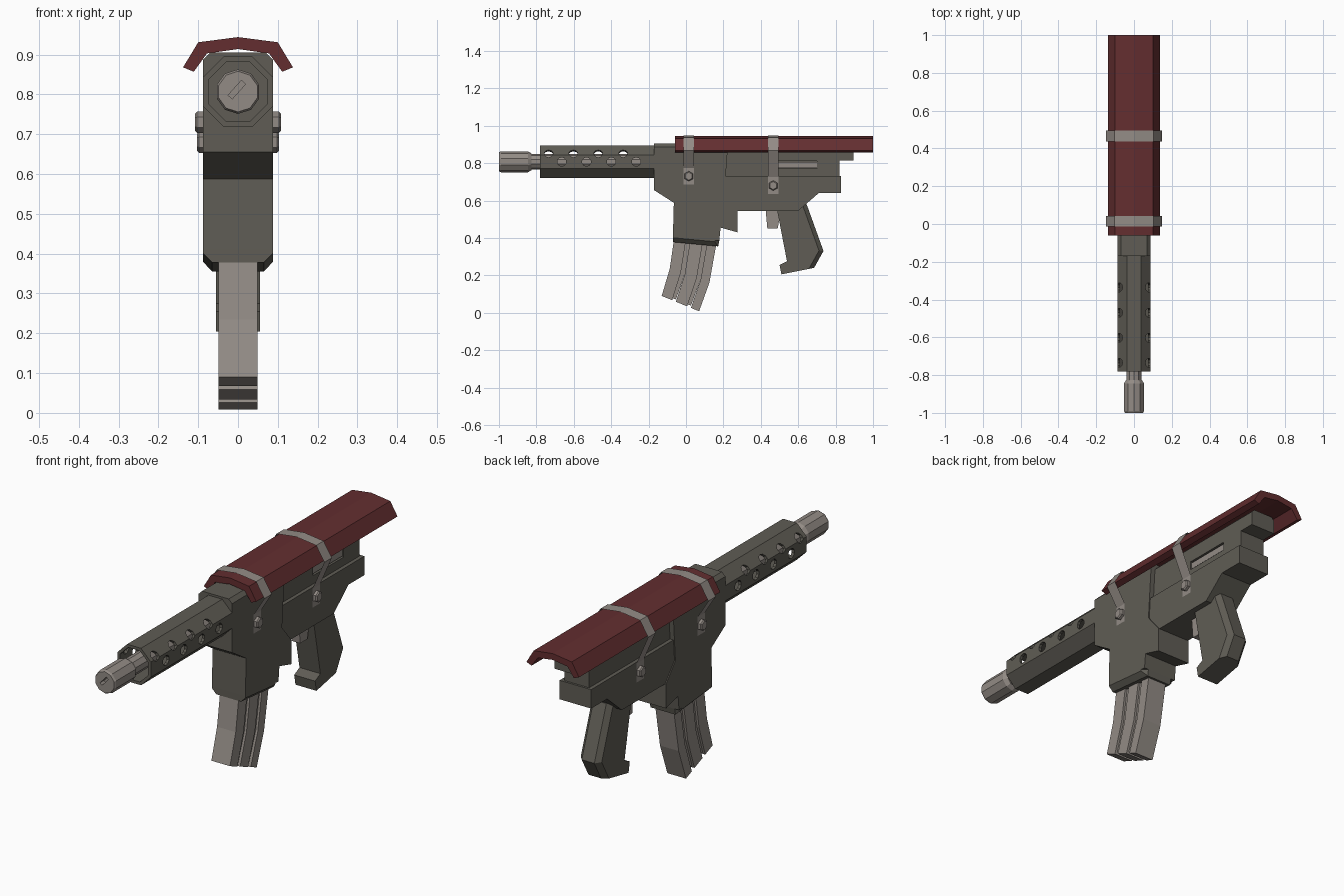
import bpy, bmesh
from math import radians, cos, sin
from mathutils import Matrix, Vector

if "Cube" in bpy.data.objects:
    bpy.data.objects.remove(bpy.data.objects["Cube"])


def material(name, rgb):
    m = bpy.data.materials.new(name)
    m.use_nodes = True
    m.diffuse_color = (*rgb, 1)
    m.node_tree.nodes["Principled BSDF"].inputs["Base Color"].default_value = (*rgb, 1)
    return m


dark = material("dark_gunmetal", (0.115, 0.108, 0.09))
light = material("bare_steel", (0.29, 0.26, 0.235))
red = material("red_paint", (0.125, 0.027, 0.029))


def finish(name, bm, mat):
    bmesh.ops.recalc_face_normals(bm, faces=bm.faces)
    me = bpy.data.meshes.new(name)
    bm.to_mesh(me)
    bm.free()
    ob = bpy.data.objects.new(name, me)
    bpy.context.collection.objects.link(ob)
    me.materials.append(mat)
    return ob


def prism(name, profile, w, mat, bevel=0, where=None):
    """Side profile (y, z) extruded across x, with chosen edges chamfered."""
    bm = bmesh.new()
    face = bm.faces.new([bm.verts.new((-w, y, z)) for y, z in profile])
    ext = bmesh.ops.extrude_face_region(bm, geom=[face])["geom"]
    bmesh.ops.translate(bm, vec=(2 * w, 0, 0),
                        verts=[v for v in ext if isinstance(v, bmesh.types.BMVert)])
    if bevel:
        edges = [e for e in bm.edges
                 if abs(e.verts[0].co.x - e.verts[1].co.x) < 0.001
                 and where((e.verts[0].co + e.verts[1].co) / 2)]
        bmesh.ops.bevel(bm, geom=edges, offset=bevel, segments=1, affect='EDGES')
    return finish(name, bm, mat)


def lathe(name, rings, sides, mat, loc, axis='Y', closed=False):
    """Rings of (distance, radius) along an axis; closed makes a tube."""
    bm = bmesh.new()
    loops = []
    for d, r in rings:
        angles = [radians(360 * (i + 0.5) / sides) for i in range(sides)]
        loops.append([bm.verts.new((r * cos(a), d, r * sin(a))) for a in angles])
    pairs = list(zip(loops, loops[1:]))
    if closed:
        pairs.append((loops[-1], loops[0]))
    else:
        bm.faces.new(loops[0])
        bm.faces.new(loops[-1])
    for a, b in pairs:
        for i in range(sides):
            j = (i + 1) % sides
            bm.faces.new((a[i], a[j], b[j], b[i]))
    if axis == 'X':
        bmesh.ops.rotate(bm, verts=bm.verts, matrix=Matrix.Rotation(radians(-90), 3, 'Z'))
    bmesh.ops.translate(bm, verts=bm.verts, vec=loc)
    return finish(name, bm, mat)


def cut(ob, bm):
    """Subtract the cutter mesh and bake the result."""
    cutter = finish("cutter", bm, ob.data.materials[0])
    cutter.hide_render = True
    mod = ob.modifiers.new("cut", 'BOOLEAN')
    mod.operation, mod.solver, mod.object = 'DIFFERENCE', 'EXACT', cutter
    bpy.context.view_layer.objects.active = ob
    bpy.ops.object.modifier_apply(modifier=mod.name)
    bpy.data.objects.remove(cutter)


def box(bm, centre, size, rot=Matrix()):
    bmesh.ops.create_cube(bm, size=1, matrix=Matrix.Translation(centre) @ rot
                          @ Matrix.Diagonal((*size, 1)))


# Perforated octagonal barrel shroud
BORE = 0.807
shroud = lathe("barrel_shroud", [(-0.78, 0.095), (-0.16, 0.095), (-0.16, 0.08), (-0.78, 0.08)],
               8, dark, (0, 0, BORE), closed=True)
holes = bmesh.new()
for row, start in ((0, -0.665), (30, -0.735)):
    for i in range(4):
        for angle in (row, 180 - row):
            a = radians(angle)
            d = Vector((cos(a), 0, sin(a)))
            m = (Matrix.Translation(d * 0.09 + Vector((0, start + 0.133 * i, BORE)))
                 @ d.to_track_quat('Z', 'Y').to_matrix().to_4x4())
            bmesh.ops.create_cone(holes, cap_ends=True, segments=10, radius1=0.024,
                                  radius2=0.024, depth=0.08, matrix=m)
cut(shroud, holes)

# Inner barrel and muzzle with a slanted slot
lathe("barrel", [(-0.85, 0.042), (-0.16, 0.042)], 10, light, (0, 0, BORE))
muzzle = lathe("muzzle", [(-1, 0.051), (-0.99, 0.056), (-0.845, 0.056), (-0.825, 0.044)],
               10, light, (0, 0, BORE))
slot = bmesh.new()
box(slot, (-0.003, -1, BORE + 0.005), (0.014, 0.06, 0.05), Matrix.Rotation(radians(42), 4, 'Y'))
cut(muzzle, slot)

# Front receiver with magazine well and its tapered lip
prism("front_receiver", [(-0.17, 0.905), (-0.17, 0.655), (-0.065, 0.588), (-0.07, 0.41),
                         (0.178, 0.385), (0.185, 0.455), (0.275, 0.43), (0.275, 0.545),
                         (0.205, 0.63), (0.225, 0.905)],
      0.088, dark, 0.018, lambda c: c.z > 0.89)
prism("magazine_well_lip", [(-0.07, 0.41), (-0.07, 0.378), (0.172, 0.355), (0.178, 0.385)],
      0.088, dark, 0.023, lambda c: c.z < 0.375)

# Rear receiver: wide lower block and narrow stepped upper block
prism("rear_receiver_lower", [(0.2, 0.73), (0.2, 0.545), (0.6, 0.545), (0.71, 0.64),
                              (0.83, 0.64), (0.83, 0.73)], 0.083, dark)
upper = prism("rear_receiver_upper", [(0.2, 0.895), (0.2, 0.72), (0.82, 0.72), (0.82, 0.815),
                                      (0.895, 0.815), (0.895, 0.895)],
              0.065, dark, 0.015, lambda c: c.z > 0.88)
port = bmesh.new()
box(port, (0.065, 0.585, 0.79), (0.04, 0.23, 0.04))
cut(upper, port)
bolt = bmesh.new()
box(bolt, (0.05, 0.585, 0.79), (0.02, 0.23, 0.03))
finish("bolt_carrier", bolt, light)

# Grip and trigger
prism("grip", [(0.485, 0.56), (0.54, 0.275), (0.5, 0.255), (0.51, 0.205),
               (0.685, 0.24), (0.735, 0.33), (0.645, 0.58)], 0.055, dark, 0.022,
      lambda c: c.y > 0.64 and c.z < 0.55)
prism("trigger", [(0.425, 0.56), (0.435, 0.45), (0.49, 0.45), (0.51, 0.56)], 0.022, light)

# Curved magazine made of ribs and narrower grooves
front = [Vector(p) for p in ((-0.06, 0.42), (-0.087, 0.235), (-0.13, 0.09))]
back = [Vector(p) for p in ((0.168, 0.4), (0.125, 0.16), (0.07, 0.008))]
bands = [(0, 0.28, 0.049), (0.28, 0.38, 0.038), (0.38, 0.68, 0.049),
         (0.68, 0.78, 0.038), (0.78, 1, 0.049)]
for i, (t0, t1, w) in enumerate(bands):
    near = [f.lerp(b, t0) for f, b in zip(front, back)]
    far = [f.lerp(b, t1) for f, b in zip(front, back)]
    if w < 0.04:
        near[-1].y += 0.012
        far[-1].y += 0.012
    prism(f"magazine_band_{i + 1}", near + far[::-1], w, light)

# Folded guard on top
half = [(0.138, 0.868), (0.1, 0.931), (0, 0.944)]
half_in = [(0, 0.914), (0.078, 0.903), (0.111, 0.857)]


def sheet(name, path, y0, y1, mat):
    """Strip following an (x, z) path from y0 to y1."""
    bm = bmesh.new()
    rows = [[bm.verts.new((x, y, z)) for y in (y0, y1)] for x, z in path]
    for a, b in zip(rows, rows[1:]):
        bm.faces.new((a[0], b[0], b[1], a[1]))
    return finish(name, bm, mat)


def mirrored(path):
    return path + [(-x, z) for x, z in path[-2::-1]]


bm = bmesh.new()
outer, inner = mirrored(half), mirrored(half_in[::-1])
ends = [[[bm.verts.new((x, y, z)) for x, z in p] for p in (outer, inner)] for y in (-0.06, 1)]
(o0, i0), (o1, i1) = ends
for a, b in ((o0, o1), (i0, i1), (o0, i0), (o1, i1)):
    for k in range(len(a) - 1):
        bm.faces.new((a[k], a[k + 1], b[k + 1], b[k]))
for k in (0, -1):
    bm.faces.new((o0[k], o1[k], i1[k], i0[k]))
finish("top_guard", bm, red)

# Thin straps over the guard, bolted to the sides
for label, y, z, side in (("front", 0.015, 0.73, 0.09), ("rear", 0.466, 0.68, 0.085)):
    path = [(side, z - 0.045), (side, z + 0.045), (0.147, 0.867), (0.104, 0.936), (0, 0.949)]
    sheet(label + "_strap", mirrored(path), y - 0.028, y + 0.028, light)
    for s, name in ((1, "left"), (-1, "right")):
        lathe(f"{label}_{name}_strap_bolt", [(-0.015, 0.027), (0.013, 0.027), (0.018, 0.021)][::1]
              if s > 0 else [(-0.018, 0.021), (-0.013, 0.027), (0.015, 0.027)],
              6, light, (s * side, y, z), axis='X')
